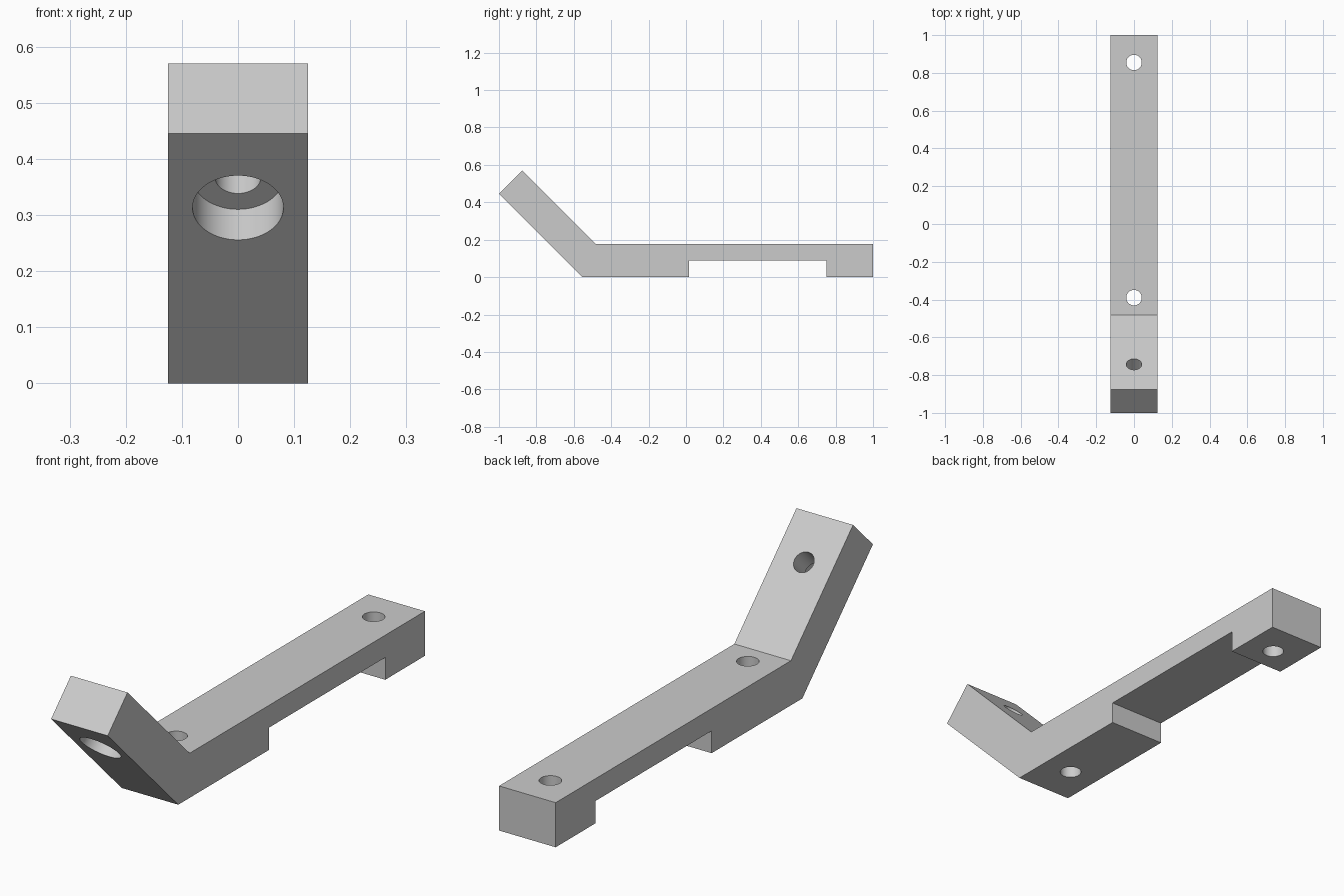
import bpy
import bmesh
from math import radians
from mathutils import Matrix, Vector

cube = bpy.data.objects.get("Cube")
if cube:
    bpy.data.objects.remove(cube, do_unlink=True)

HALF_WIDTH = 0.125
HOLE_RADIUS = 0.041
BORE_RADIUS = 0.081
BORE_DEPTH = 0.077

grey = bpy.data.materials.new("light_grey")
grey.use_nodes = True
colour = (0.6, 0.6, 0.6, 1)
grey.diffuse_color = colour
grey.node_tree.nodes["Principled BSDF"].inputs["Base Color"].default_value = colour


def add_object(name, bm):
    bmesh.ops.recalc_face_normals(bm, faces=bm.faces)
    mesh = bpy.data.meshes.new(name)
    bm.to_mesh(mesh)
    bm.free()
    mesh.materials.append(grey)
    obj = bpy.data.objects.new(name, mesh)
    bpy.context.collection.objects.link(obj)
    return obj


def cutter(name, centre, radius, length, tilt=0):
    bm = bmesh.new()
    matrix = Matrix.Translation(centre) @ Matrix.Rotation(radians(tilt), 4, "X")
    bmesh.ops.create_cone(bm, cap_ends=True, segments=64, radius1=radius,
                          radius2=radius, depth=length, matrix=matrix)
    obj = add_object(name, bm)
    obj.hide_render = True
    return obj


# Bracket body: side profile extruded across the width
profile = [(-1, 0.445), (-0.875, 0.57), (-0.483, 0.178), (1, 0.178), (1, 0),
           (0.75, 0), (0.75, 0.089), (0.017, 0.089), (0.017, 0), (-0.555, 0)]
bm = bmesh.new()
side = bm.faces.new([bm.verts.new((-HALF_WIDTH, y, z)) for y, z in profile])
extruded = bmesh.ops.extrude_face_region(bm, geom=[side], use_keep_orig=True)
moved = [v for v in extruded["geom"] if isinstance(v, bmesh.types.BMVert)]
bmesh.ops.translate(bm, verts=moved, vec=(2 * HALF_WIDTH, 0, 0))
bracket = add_object("angled_bracket", bm)

# Vertical screw holes and the counterbored hole in the raised arm
arm_axis = Vector((0, 1, 1)).normalized()
bore_mouth = Vector((0, -0.868, 0.313))
cutters = [
    cutter("rear_hole_cutter", (0, 0.855, 0.1), HOLE_RADIUS, 0.6),
    cutter("front_hole_cutter", (0, -0.39, 0.1), HOLE_RADIUS, 0.6),
    cutter("arm_hole_cutter", bore_mouth + arm_axis * 0.1, HOLE_RADIUS, 0.5, -45),
    cutter("counterbore_cutter", bore_mouth, BORE_RADIUS, 2 * BORE_DEPTH, -45),
]

bpy.ops.object.select_all(action="DESELECT")
bpy.context.view_layer.objects.active = bracket
bracket.select_set(True)
for tool in cutters:
    cut = bracket.modifiers.new(tool.name, "BOOLEAN")
    cut.operation = "DIFFERENCE"
    cut.solver = "EXACT"
    cut.object = tool
    bpy.ops.object.modifier_apply(modifier=cut.name)
    bpy.data.objects.remove(tool, do_unlink=True)

bpy.ops.object.shade_smooth_by_angle(angle=radians(30))
